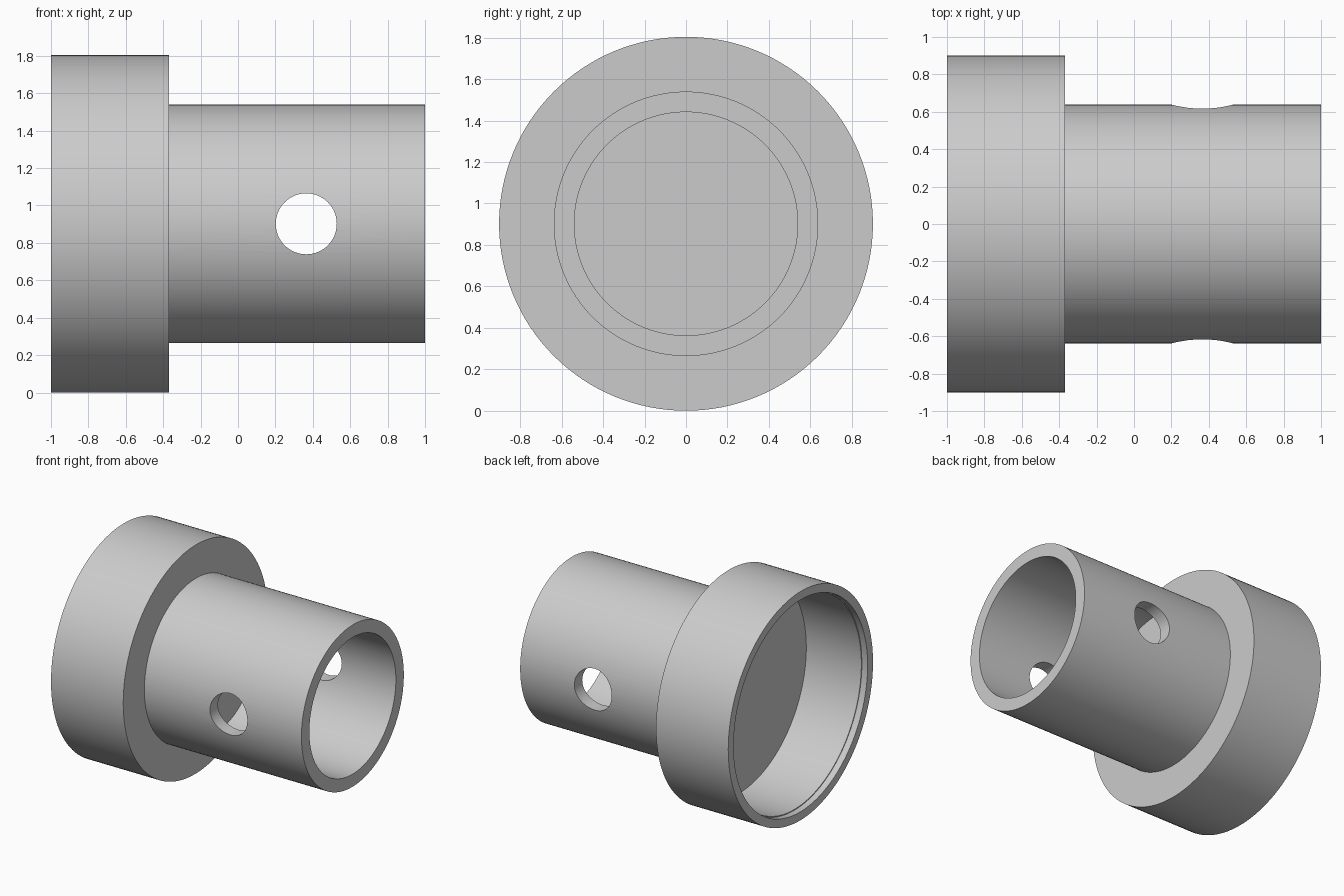
import bpy, bmesh, math
from mathutils import Matrix, Vector

CENTRE_Z = 0.902

cube = bpy.data.objects.get("Cube")
if cube:
    bpy.data.objects.remove(cube, do_unlink=True)

grey = bpy.data.materials.new("plain_grey")
grey.use_nodes = True
colour = (0.6, 0.6, 0.6, 1)
grey.diffuse_color = colour
grey.node_tree.nodes["Principled BSDF"].inputs["Base Color"].default_value = colour


def add_object(name, bm):
    bmesh.ops.recalc_face_normals(bm, faces=bm.faces)
    mesh = bpy.data.meshes.new(name)
    bm.to_mesh(mesh)
    bm.free()
    mesh.materials.append(grey)
    obj = bpy.data.objects.new(name, mesh)
    bpy.context.collection.objects.link(obj)
    return obj


def revolve(name, profile, steps=128):
    """Turn an (x, radius) profile around the long axis."""
    bm = bmesh.new()
    verts = [bm.verts.new((x, 0, r)) for x, r in profile]
    edges = [bm.edges.new(pair) for pair in zip(verts, verts[1:])]
    bmesh.ops.spin(bm, geom=verts + edges, cent=(0, 0, 0), axis=(1, 0, 0),
                   angle=math.tau, steps=steps)
    bmesh.ops.remove_doubles(bm, verts=bm.verts, dist=0.0001)
    bmesh.ops.translate(bm, verts=bm.verts, vec=(0, 0, CENTRE_Z))
    return add_object(name, bm)


# Flanged sleeve: recessed collar, solid web, narrow tube with a blind bore
sleeve = revolve("flanged_sleeve", [
    (-0.47, 0), (-0.47, 0.828),                 # recess floor
    (-0.95, 0.828), (-0.95, 0.835),             # shallow step inside the rim
    (-1, 0.835), (-1, 0.902), (-0.37, 0.902),   # collar
    (-0.37, 0.638), (1, 0.638), (1, 0.539),     # tube
    (-0.2, 0.539), (-0.2, 0),                   # blind bore
])

# Cross hole through both tube walls
bm = bmesh.new()
bmesh.ops.create_cone(bm, cap_ends=True, segments=64, radius1=0.163, radius2=0.163,
                      depth=2, matrix=Matrix.Translation(Vector((0.365, 0, CENTRE_Z)))
                      @ Matrix.Rotation(math.pi / 2, 4, "X"))
cutter = add_object("cross_hole_cutter", bm)
cutter.hide_render = True

bpy.ops.object.select_all(action="DESELECT")
sleeve.select_set(True)
bpy.context.view_layer.objects.active = sleeve
cut = sleeve.modifiers.new("cross_hole", "BOOLEAN")
cut.operation = "DIFFERENCE"
cut.solver = "EXACT"
cut.object = cutter
bpy.ops.object.modifier_apply(modifier=cut.name)
bpy.data.objects.remove(cutter, do_unlink=True)
bpy.ops.object.shade_smooth_by_angle(angle=math.radians(30))
